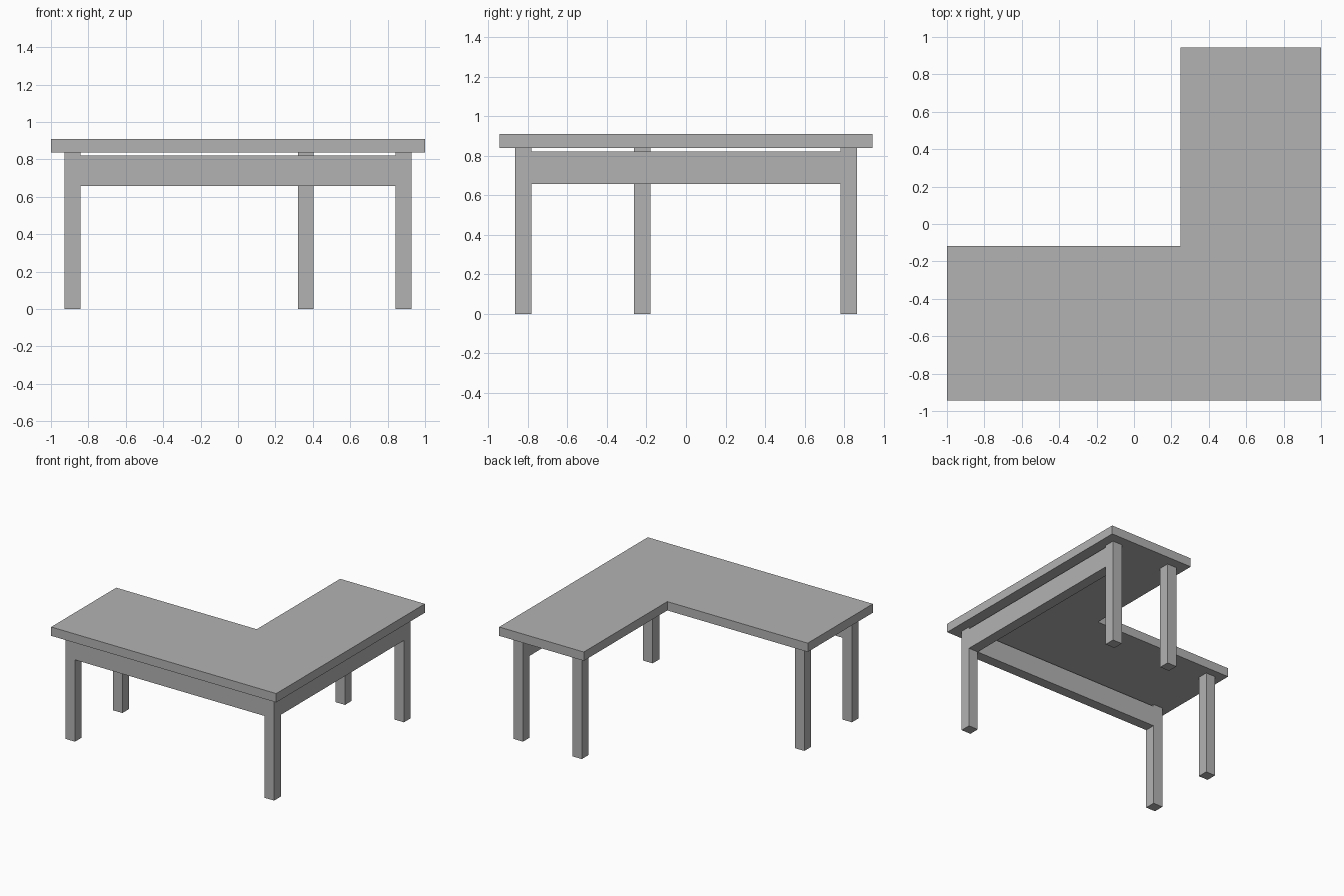
import bpy, bmesh

if "Cube" in bpy.data.objects:
    bpy.data.objects.remove(bpy.data.objects["Cube"])

grey = bpy.data.materials.new("plain_grey")
grey.diffuse_color = (0.45, 0.45, 0.45, 1)
grey.use_nodes = True
grey.node_tree.nodes["Principled BSDF"].inputs["Base Color"].default_value = grey.diffuse_color


def extruded(name, outline, z0, z1):
    """Flat outline (counter-clockwise) raised from z0 to z1."""
    bm = bmesh.new()
    face = bm.faces.new([bm.verts.new((x, y, z0)) for x, y in outline])
    top = bmesh.ops.extrude_face_region(bm, geom=[face], use_keep_orig=True)
    moved = [v for v in top["geom"] if isinstance(v, bmesh.types.BMVert)]
    bmesh.ops.translate(bm, verts=moved, vec=(0, 0, z1 - z0))
    bmesh.ops.recalc_face_normals(bm, faces=bm.faces)
    mesh = bpy.data.meshes.new(name)
    bm.to_mesh(mesh)
    bm.free()
    mesh.materials.append(grey)
    obj = bpy.data.objects.new(name, mesh)
    bpy.context.collection.objects.link(obj)
    return obj


def box(name, x0, x1, y0, y1, z0, z1):
    return extruded(name, [(x0, y0), (x1, y0), (x1, y1), (x0, y1)], z0, z1)


LEG_X, LEG_Y, HALF = 0.885, 0.823, 0.042
TOP_Z0, TOP_Z1 = 0.838, 0.909

# L-shaped tabletop
extruded("tabletop", [(-1, -0.943), (1, -0.943), (1, 0.943), (0.248, 0.943),
                      (0.248, -0.117), (-1, -0.117)], TOP_Z0, TOP_Z1)

# Five square legs, none at the inner corner
legs = {
    "front_left_leg": (-LEG_X, -LEG_Y),
    "front_right_leg": (LEG_X, -LEG_Y),
    "back_right_leg": (LEG_X, LEG_Y),
    "back_inner_leg": (0.362, LEG_Y),
    "left_inner_leg": (-LEG_X, -0.221),
}
for name, (x, y) in legs.items():
    box(name, x - HALF, x + HALF, y - HALF, y + HALF, 0, TOP_Z0)

# Rails along the two long outer sides, flush with the legs
RAIL_Z0, RAIL_Z1 = 0.657, 0.822
box("front_rail", -LEG_X + HALF, LEG_X - HALF, -LEG_Y - HALF, -LEG_Y + HALF, RAIL_Z0, RAIL_Z1)
box("right_rail", LEG_X - HALF, LEG_X + HALF, -LEG_Y + HALF, LEG_Y - HALF, RAIL_Z0, RAIL_Z1)
